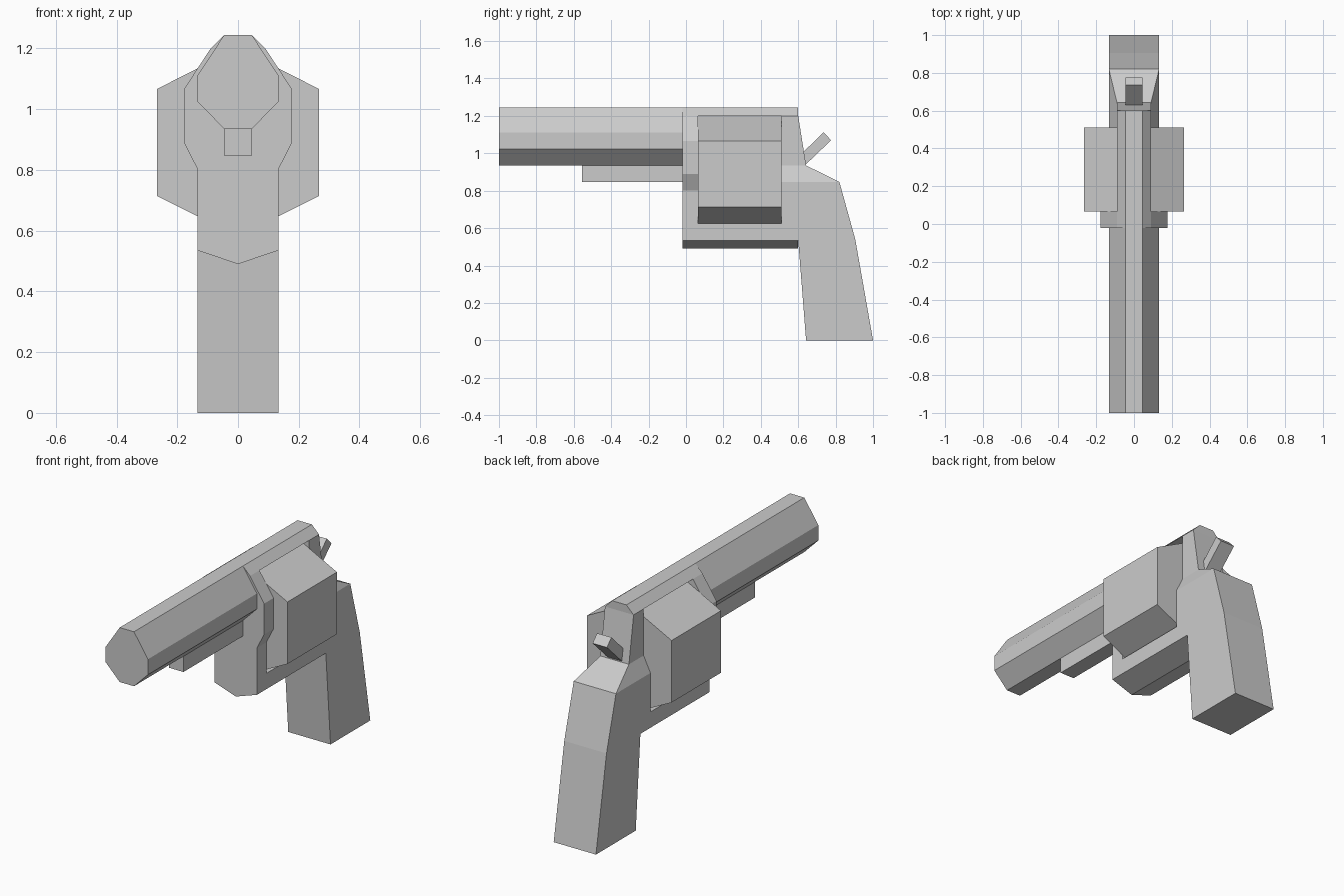
import bpy, bmesh

if "Cube" in bpy.data.objects:
    bpy.data.objects.remove(bpy.data.objects["Cube"])


def loft(name, lower, upper):
    """Solid between two matching rings of 3D points."""
    bm = bmesh.new()
    a = [bm.verts.new(p) for p in lower]
    b = [bm.verts.new(p) for p in upper]
    n = len(a)
    bm.faces.new(a)
    bm.faces.new(b[::-1])
    for i in range(n):
        bm.faces.new((a[i], b[i], b[(i + 1) % n], a[(i + 1) % n]))
    bmesh.ops.recalc_face_normals(bm, faces=bm.faces)
    me = bpy.data.meshes.new(name)
    bm.to_mesh(me)
    bm.free()
    ob = bpy.data.objects.new(name, me)
    bpy.context.collection.objects.link(ob)
    return ob


def along_y(name, half, y0, y1):
    """Mirror a half outline (x, z), listed top to bottom, and extrude it in y."""
    ring = half + [(-x, z) for x, z in reversed(half) if x > 0]
    return loft(name, [(x, y0, z) for x, z in ring], [(x, y1, z) for x, z in ring])


def along_x(name, outline, w):
    """Extrude a side outline (y, z) symmetrically to half width w."""
    return loft(name, [(-w, y, z) for y, z in outline], [(w, y, z) for y, z in outline])


# Barrel and the rod below it
along_y("barrel", [(.045, 1.245), (.133, 1.112), (.133, 1.024), (.045, .935)], -1, -.02)
along_y("ejector_rod", [(.045, .935), (.045, .846)], -.555, -.02)

# Frame around the cylinder window
along_y("frame_front", [(.09, 1.2), (.178, 1.066), (.178, .89), (.133, .802), (.133, .625)], -.02, .065)
along_y("top_strap", [(.045, 1.245), (.09, 1.2)], -.02, .6)
along_y("frame_bottom", [(.133, .625), (.133, .535), (0, .49)], -.02, .6)
along_x("frame_rear", [(.51, 1.2), (.6, 1.2), (.642, .935), (.51, .935)], .09)

# Sloped shoulder widening from the frame to the grip
loft("shoulder",
     [(-.133, .51, .847), (.133, .51, .847), (.133, .82, .847), (-.133, .82, .847)],
     [(-.09, .51, .935), (.09, .51, .935), (.09, .642, .935), (-.09, .642, .935)])

# Grip
along_x("grip", [(.51, .847), (.82, .847), (.905, .54), (1, 0), (.642, 0), (.6, .535), (.51, .535)], .133)

# Six-sided cylinder
along_y("cylinder", [(0, 1.202), (.266, 1.067), (.266, .714), (0, .58)], .065, .51)

# Hammer
along_x("hammer", [(.60, .98), (.735, 1.112), (.776, 1.07), (.63, .93)], .045)
